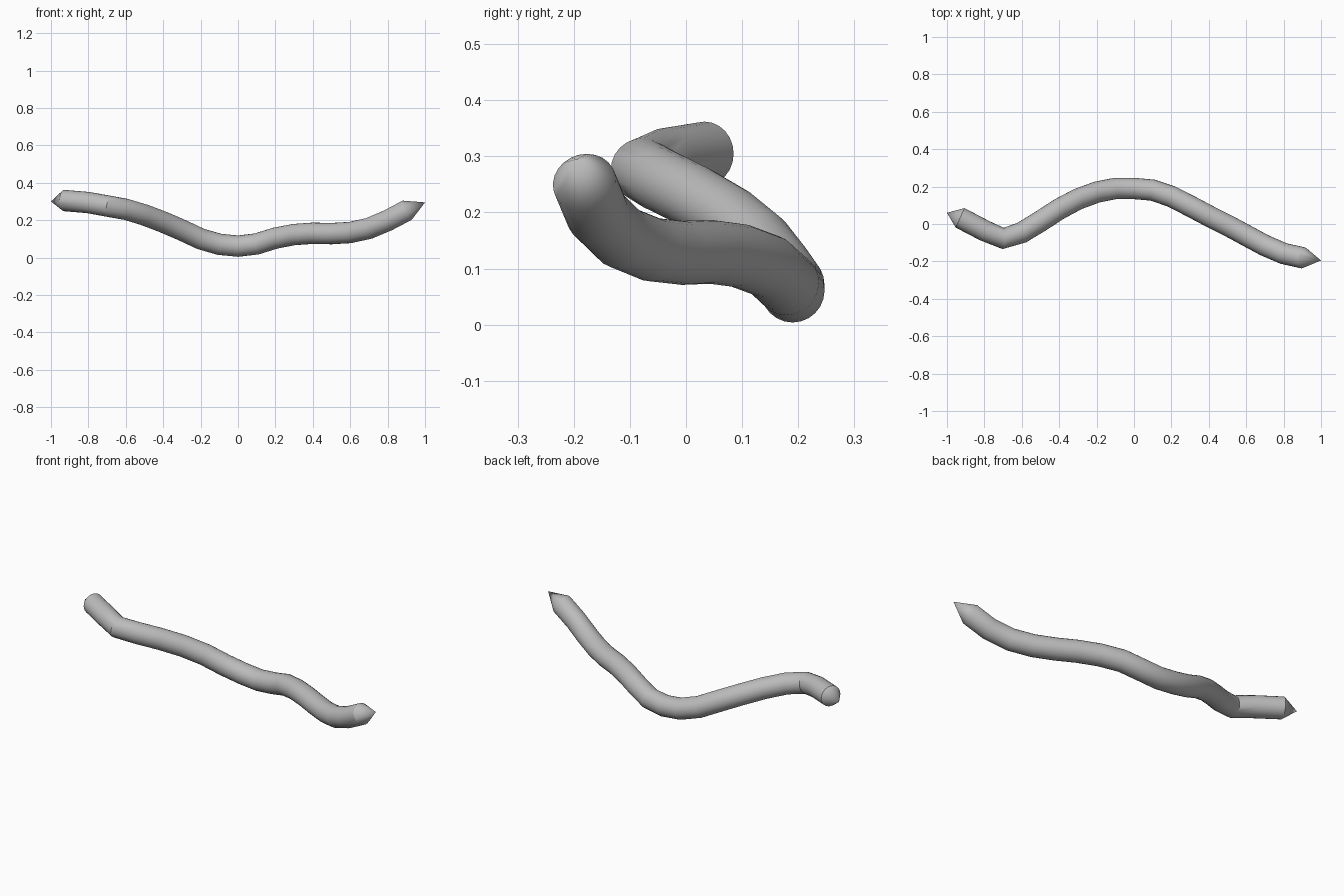
import bpy, bmesh, math
from mathutils import Vector

cube = bpy.data.objects.get("Cube")
if cube:
    bpy.data.objects.remove(cube, do_unlink=True)

SIDES = 24
RADIUS = 0.057

# Centre line of the rod, from the right-hand tip to the left-hand tip
path = [Vector(p) for p in (
    (-1, .06, .30), (-.93, .033, .305), (-.8, -.035, .294), (-.7, -.077, .276),
    (-.6, -.046, .258), (-.5, .015, .228), (-.4, .08, .19), (-.3, .133, .147),
    (-.2, .17, .1), (-.1, .19, .071), (0, .19, .061), (.1, .181, .073),
    (.2, .147, .104), (.3, .096, .123), (.4, .043, .13), (.5, -.007, .128),
    (.6, -.061, .134), (.7, -.115, .156), (.8, -.158, .198), (.904, -.181, .253),
    (1, -.195, .295))]

grey = bpy.data.materials.new("plain grey")
grey.use_nodes = True
colour = (0.5, 0.5, 0.5, 1)
grey.diffuse_color = colour
grey.node_tree.nodes["Principled BSDF"].inputs["Base Color"].default_value = colour


def add_ring(bm, index):
    """Circle of vertices square to the path at one inner point."""
    before = (path[index] - path[index - 1]).normalized()
    after = (path[index + 1] - path[index]).normalized()
    tangent = (before + after).normalized()
    side = tangent.cross(Vector((0, 0, 1))).normalized()
    up = side.cross(tangent)
    ring = []
    for i in range(SIDES):
        a = math.tau * i / SIDES
        ring.append(bm.verts.new(path[index] + RADIUS * (math.cos(a) * side + math.sin(a) * up)))
    return ring


# Wavy rod with a pointed cone at each end
bm = bmesh.new()
rings = [add_ring(bm, i) for i in range(1, len(path) - 1)]
first_tip, last_tip = bm.verts.new(path[0]), bm.verts.new(path[-1])
for i in range(SIDES):
    j = (i + 1) % SIDES
    for a, b in zip(rings, rings[1:]):
        bm.faces.new((a[i], a[j], b[j], b[i]))
    bm.faces.new((first_tip, rings[0][j], rings[0][i]))
    bm.faces.new((last_tip, rings[-1][i], rings[-1][j]))
bmesh.ops.recalc_face_normals(bm, faces=bm.faces)

mesh = bpy.data.meshes.new("wavy_rod")
bm.to_mesh(mesh)
bm.free()
mesh.materials.append(grey)
rod = bpy.data.objects.new("wavy_rod", mesh)
bpy.context.collection.objects.link(rod)

# Smooth sides, crisp edge where the cones begin
bpy.ops.object.select_all(action='DESELECT')
rod.select_set(True)
bpy.context.view_layer.objects.active = rod
bpy.ops.object.shade_smooth_by_angle(angle=math.radians(30))
